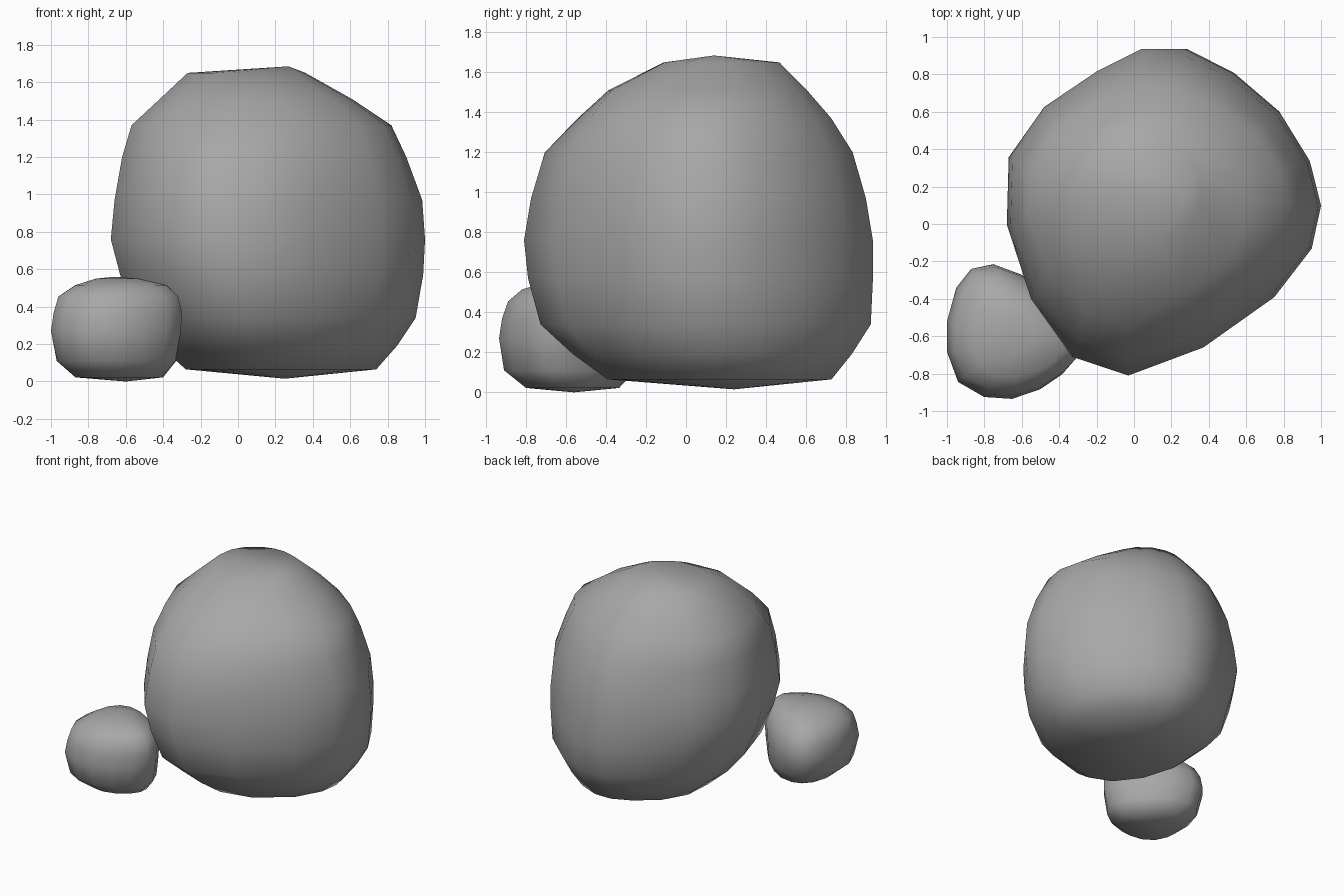
import bpy, bmesh, math

if "Cube" in bpy.data.objects:
    bpy.data.objects.remove(bpy.data.objects["Cube"])

grey = bpy.data.materials.new("stone_grey")
grey.diffuse_color = (.39, .39, .39, 1)
grey.use_nodes = True
grey.node_tree.nodes["Principled BSDF"].inputs["Base Color"].default_value = grey.diffuse_color

def boulder(name, outline, levels, bottom, top):
    """Loft an outline through levels of (z, xmin, xmax, ymin, ymax, roundness)."""
    xs, ys = [p[0] for p in outline], [p[1] for p in outline]
    cx, cy = (min(xs) + max(xs)) / 2, (min(ys) + max(ys)) / 2
    w, d = (max(xs) - min(xs)) / 2, (max(ys) - min(ys)) / 2
    unit = [((x - cx) / w, (y - cy) / d) for x, y in outline]
    bm = bmesh.new()
    rings = []
    for z, xa, xb, ya, yb, r in levels:
        ring = []
        for u, v in unit:
            k = 1 - r + r / math.hypot(u, v)      # ease the outline to an ellipse
            ring.append(bm.verts.new(((xa + xb) / 2 + u * k * (xb - xa) / 2,
                                      (ya + yb) / 2 + v * k * (yb - ya) / 2, z)))
        rings.append(ring)
    n = len(outline)
    for lo, hi in zip(rings, rings[1:]):
        for i in range(n):
            j = (i + 1) % n
            bm.faces.new((lo[i], lo[j], hi[j], hi[i]))
    for ring, pole in ((rings[0], bottom), (rings[-1], top)):
        v = bm.verts.new(pole)
        for i in range(n):
            bm.faces.new((ring[i], ring[(i + 1) % n], v))
    bmesh.ops.recalc_face_normals(bm, faces=bm.faces)
    for f in bm.faces:
        f.smooth = True
    me = bpy.data.meshes.new(name)
    bm.to_mesh(me)
    bm.free()
    me.materials.append(grey)
    ob = bpy.data.objects.new(name, me)
    bpy.context.collection.objects.link(ob)

# Large boulder
boulder("large_rock",
        [(-.33, -.71), (-.03, -.81), (.37, -.66), (.75, -.39), (.95, -.13), (1, .1),
         (.94, .34), (.78, .6), (.53, .81), (.27, .94), (.04, .94), (-.2, .82),
         (-.48, .63), (-.67, .36), (-.68, 0), (-.55, -.4)],
        [(.065, -.28, .74, -.40, .73, .5), (.19, -.42, .85, -.57, .83, .3),
         (.34, -.54, .95, -.73, .925, .1), (.57, -.63, .99, -.79, .935, 0),
         (.76, -.68, 1.0, -.81, .935, 0), (.97, -.66, .985, -.775, .90, 0),
         (1.2, -.62, .90, -.71, .835, .2), (1.37, -.57, .82, -.55, .73, .5),
         (1.51, -.42, .61, -.40, .61, .9), (1.65, -.27, .36, -.12, .47, 1)],
        (.25, .24, .015), (.27, .14, 1.685))

# Small boulder
boulder("small_rock",
        [(-1, -.68), (-.94, -.84), (-.8, -.92), (-.65, -.93), (-.5, -.88), (-.38, -.8),
         (-.3, -.71), (-.3, -.6), (-.36, -.48), (-.46, -.37), (-.6, -.27), (-.75, -.215),
         (-.87, -.24), (-.95, -.34), (-1, -.52)],
        [(.022, -.87, -.40, -.80, -.33, .5), (.11, -.97, -.33, -.91, -.25, .2),
         (.27, -1.0, -.305, -.935, -.215, 0), (.37, -.985, -.30, -.92, -.23, 0),
         (.455, -.96, -.32, -.89, -.28, 0), (.515, -.87, -.38, -.82, -.36, .2),
         (.55, -.76, -.53, -.70, -.46, .5)],
        (-.6, -.56, 0), (-.66, -.57, .56))
